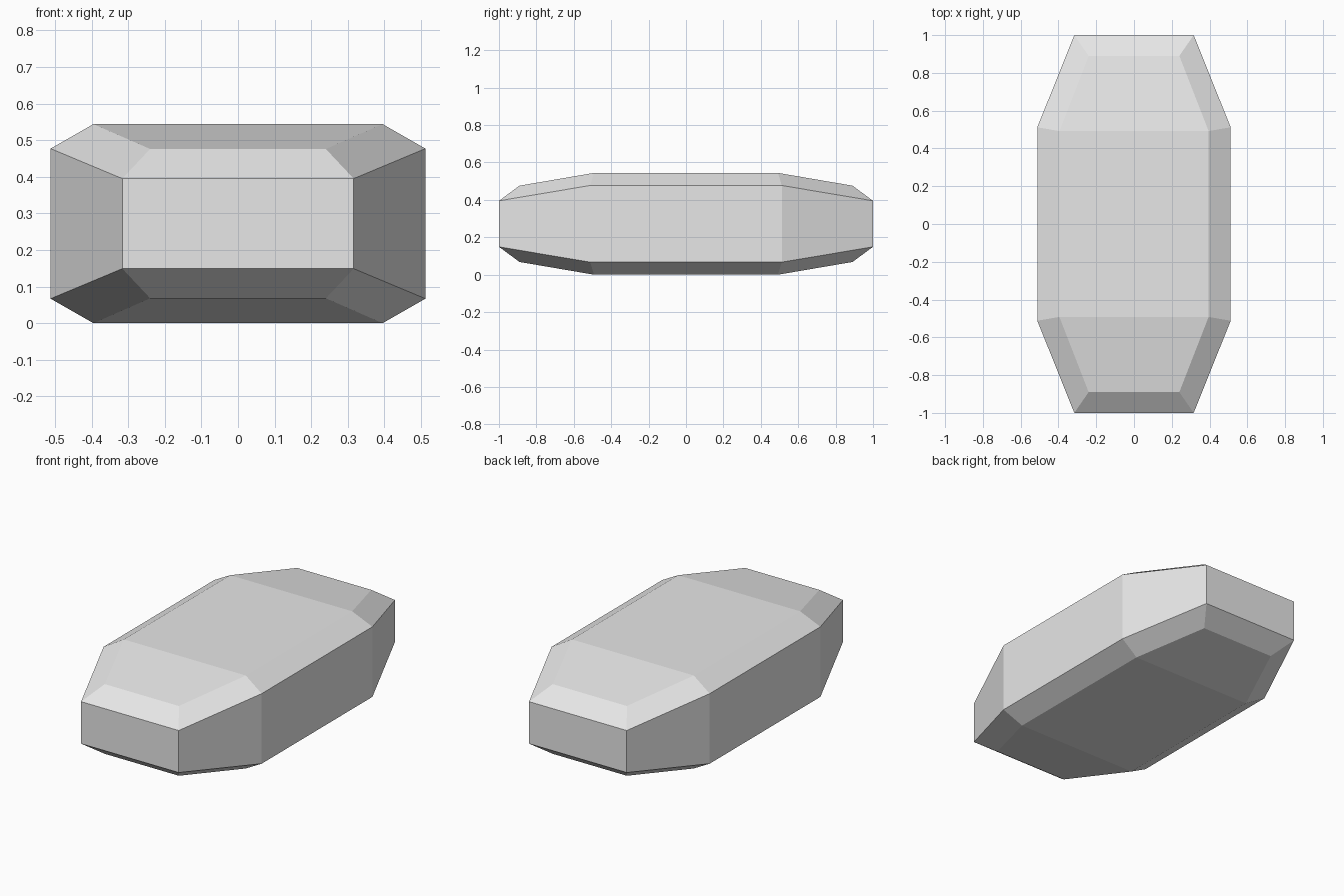
import bpy
import bmesh

cube = bpy.data.objects.get("Cube")
if cube:
    bpy.data.objects.remove(cube, do_unlink=True)

MID_Z = 0.272

# Quarter outlines (x, y, height from mid plane): tapered end corner, then shoulder
RIM = [(0.316, 1.0, 0.123), (0.512, 0.512, 0.205)]
CAP = [(0.24, 0.89, 0.204), (0.395, 0.492, 0.272)]


def ring(bm, quarter, side):
    """Mirror a quarter outline into a closed eight-point ring, counter-clockwise."""
    right = [(x, -y, z) for x, y, z in quarter]
    right += [(x, y, z) for x, y, z in reversed(quarter)]
    loop = right + [(-x, y, z) for x, y, z in reversed(right)]
    return [bm.verts.new((x, y, MID_Z + side * z)) for x, y, z in loop]


bm = bmesh.new()
rings = [ring(bm, CAP, -1), ring(bm, RIM, -1), ring(bm, RIM, 1), ring(bm, CAP, 1)]

# Bevel bands and upright side walls
for low, high in zip(rings, rings[1:]):
    for i in range(8):
        j = (i + 1) % 8
        bm.faces.new((low[i], low[j], high[j], high[i]))

# Underside and top: two sloped ends and a flat middle panel each
for r in (rings[0], rings[-1]):
    for i in range(3):
        bm.faces.new((r[i], r[i + 1], r[6 - i], r[7 - i]))

bmesh.ops.recalc_face_normals(bm, faces=bm.faces)
mesh = bpy.data.meshes.new("faceted_body")
bm.to_mesh(mesh)
bm.free()

body = bpy.data.objects.new("faceted_body", mesh)
bpy.context.collection.objects.link(body)

# Plain light grey
color = (0.8, 0.8, 0.8, 1.0)
mat = bpy.data.materials.new("light_grey")
mat.use_nodes = True
mat.diffuse_color = color
mat.node_tree.nodes["Principled BSDF"].inputs["Base Color"].default_value = color
mesh.materials.append(mat)
